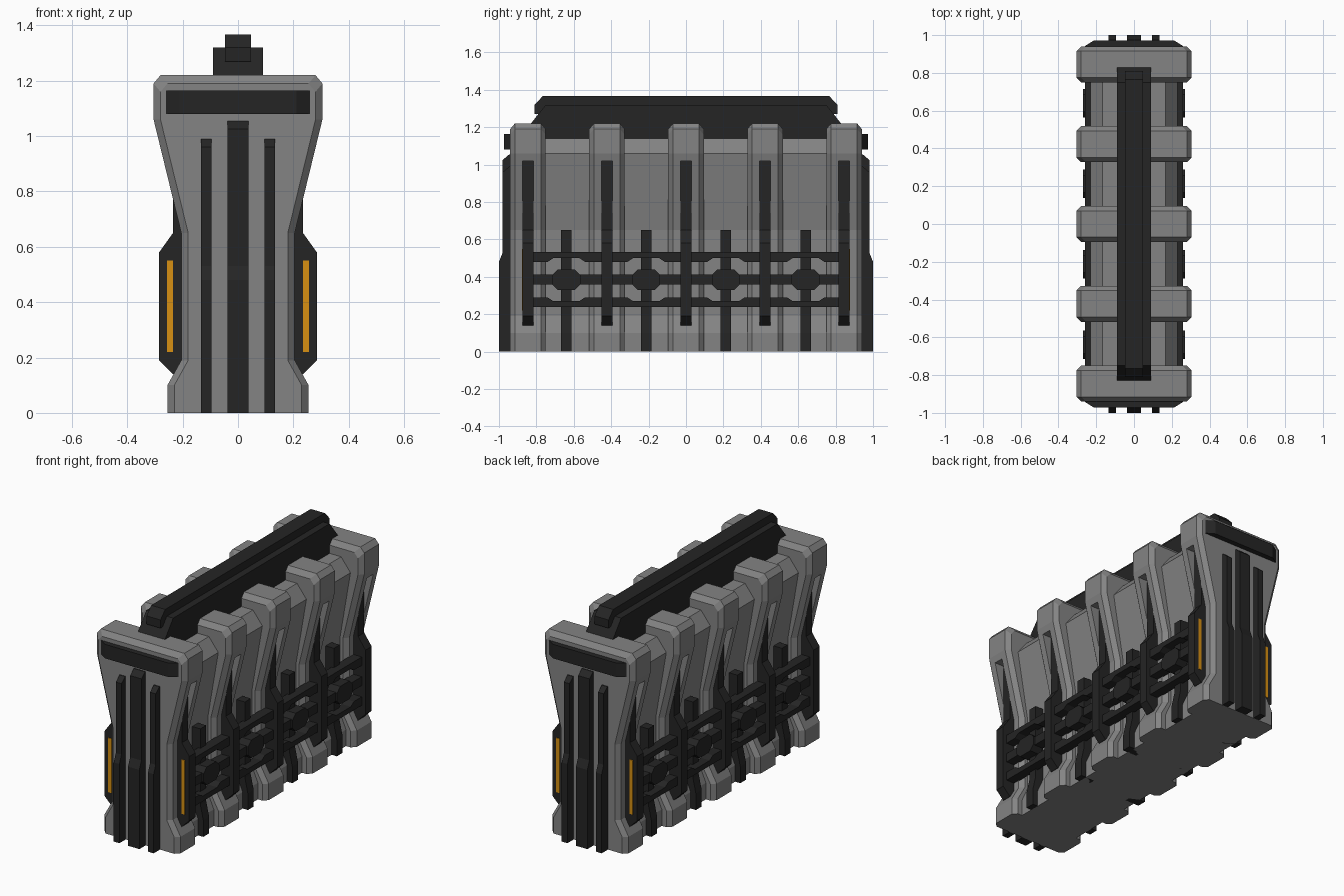
import bpy, bmesh

cube = bpy.data.objects.get("Cube")
if cube:
    bpy.data.objects.remove(cube, do_unlink=True)


def material(name, rgb):
    m = bpy.data.materials.new(name)
    m.use_nodes = True
    m.diffuse_color = (*rgb, 1)
    m.node_tree.nodes["Principled BSDF"].inputs["Base Color"].default_value = (*rgb, 1)
    return m


GREY = material("concrete grey", (0.23, 0.23, 0.23))
BLACK = material("charcoal black", (0.018, 0.018, 0.018))
ORANGE = material("amber light", (0.68, 0.28, 0.006))

# Maps a 2D outline point plus depth to 3D, by extrusion axis
PLACE = {"x": lambda p, d: (d, p[0], p[1]),
         "y": lambda p, d: (p[0], d, p[1]),
         "z": lambda p, d: (p[0], p[1], d)}


def loft(name, sections, axis, mat):
    """Skin a row of (outline, depth) sections and cap both ends."""
    bm = bmesh.new()
    rings = [[bm.verts.new(PLACE[axis](p, d)) for p in pts] for pts, d in sections]
    n = len(rings[0])
    for a, b in zip(rings, rings[1:]):
        for i in range(n):
            j = (i + 1) % n
            bm.faces.new((a[i], a[j], b[j], b[i]))
    bm.faces.new(rings[0])
    bm.faces.new(rings[-1])
    bmesh.ops.recalc_face_normals(bm, faces=bm.faces)
    mesh = bpy.data.meshes.new(name)
    bm.to_mesh(mesh)
    bm.free()
    mesh.materials.append(mat)
    obj = bpy.data.objects.new(name, mesh)
    bpy.context.collection.objects.link(obj)
    return obj


def prism(name, pts, axis, a, b, mat):
    return loft(name, [(pts, a), (pts, b)], axis, mat)


def box(name, x, y, z, mat):
    return prism(name, [(x[0], z[0]), (x[1], z[0]), (x[1], z[1]), (x[0], z[1])],
                 "y", y[0], y[1], mat)


def both(half):
    """Complete a right-hand outline with its mirror image."""
    return half + [(-x, z) for x, z in reversed(half)]


def flip(pts, s):
    return [(s * u, v) for u, v in pts]


RIBS = [-0.845, -0.4225, 0, 0.4225, 0.845]
BAYS = [-0.64, -0.213, 0.213, 0.64]
SIDES = (1, -1)

# Central wall
wall = both([(0.2, 0), (0.2, 0.1), (0.16, 0.19), (0.16, 0.65), (0.23, 1.06), (0.167, 1.14)])
prism("wall_core", wall, "y", -0.85, 0.85, GREY)

# Chamfered ribs with a slot on each side
rib_half = [(0.255, 0), (0.255, 0.1), (0.205, 0.19), (0.205, 0.65),
            (0.305, 1.06), (0.305, 1.19), (0.28, 1.22)]
outer = both(rib_half)
inner = both([(x - 0.025, z - 0.03 * (z > 1.1)) for x, z in rib_half])
for y in RIBS:
    rib = loft("rib", [(inner, y - 0.095), (outer, y - 0.07),
                       (outer, y + 0.07), (inner, y + 0.095)], "y", GREY)
    for s in SIDES:
        cutter = box("slot_cutter", (s * 0.22, s * 0.4), (y - 0.03, y + 0.03), (0.7, 1.02), GREY)
        cutter.hide_render = True
        mod = rib.modifiers.new("slot", "BOOLEAN")
        mod.operation = "DIFFERENCE"
        mod.solver = "EXACT"
        mod.object = cutter
        bpy.context.view_layer.objects.active = rib
        bpy.ops.object.modifier_apply(modifier=mod.name)
        bpy.data.objects.remove(cutter, do_unlink=True)

# Side straps running up into the slots
strap = [(0.15, 0.14), (0.235, 0.14), (0.285, 0.19), (0.285, 0.58),
         (0.235, 0.65), (0.235, 1.018), (0.15, 1.018)]
for s in SIDES:
    for y in RIBS:
        prism("side_strap", flip(strap, s), "y", y - 0.0295, y + 0.0295, BLACK)

    # Amber strips on the end straps
    for e in SIDES:
        box("amber_strip", (s * 0.235, s * 0.257), (e * 0.87, e * 0.878), (0.22, 0.55), ORANGE)

    # Bay posts and octagonal clips
    for y in BAYS:
        post = [(0.14, 0), (0.235, 0), (0.235, 0.1), (0.215, 0.19), (0.215, 0.65), (0.14, 0.65)]
        prism("bay_post", flip(post, s), "y", y - 0.028, y + 0.028, BLACK)
        clip = [(y + a * 0.075, 0.385 + b * 0.025) for a, b in ((-1, -1), (1, -1), (1, 1), (-1, 1))]
        clip[2:2] = [(y + 0.075, 0.41), (y + 0.045, 0.44), (y - 0.045, 0.44), (y - 0.075, 0.41)]
        clip = clip[:6] + [(y - 0.075, 0.36), (y - 0.045, 0.33), (y + 0.045, 0.33)]
        ring = clip[2:6] + clip[6:] + [(y + 0.075, 0.36)]
        prism("clip", ring, "x", s * 0.2, s * 0.27, BLACK)

    # Horizontal rails, the outer two notched around the clips
    box("middle_rail", (s * 0.2, s * 0.26), (-0.83, 0.83), (0.358, 0.412), BLACK)
    for d in SIDES:
        edge = [(-0.83, 0.095)]
        for y in BAYS:
            edge += [(y - 0.1, 0.095), (y - 0.07, 0.115), (y + 0.07, 0.115), (y + 0.1, 0.095)]
        edge += [(0.83, 0.095), (0.83, 0.147), (-0.83, 0.147)]
        prism("outer_rail", [(y, 0.385 + d * h) for y, h in edge], "x", s * 0.2, s * 0.26, BLACK)

# Fins and top plate on both ends
for e in SIDES:
    for x, w, top in ((0, 0.038, 1.055), (0.115, 0.019, 0.99), (-0.115, 0.019, 0.99)):
        fin = [(0.93, 0), (1, 0), (1, 0.48), (0.98, 0.53), (0.98, top - 0.03),
               (0.945, top), (0.93, top)]
        prism("end_fin", flip(fin, e), "x", x - w, x + w, BLACK)
    plate = both([(0.26, 0.93), (0.26, 0.942), (0.212, 0.972)])
    prism("end_plate", [(x, e * y) for x, y in plate], "z", 1.08, 1.165, BLACK)

# Top rail: wide base and narrow ridge
base = both([(0.845, 1.12), (0.845, 1.2), (0.75, 1.32)])
prism("top_rail_base", base, "x", -0.09, 0.09, BLACK)
ridge = both([(0.81, 1.27), (0.81, 1.32), (0.765, 1.367)])
prism("top_rail_ridge", ridge, "x", -0.047, 0.047, BLACK)
